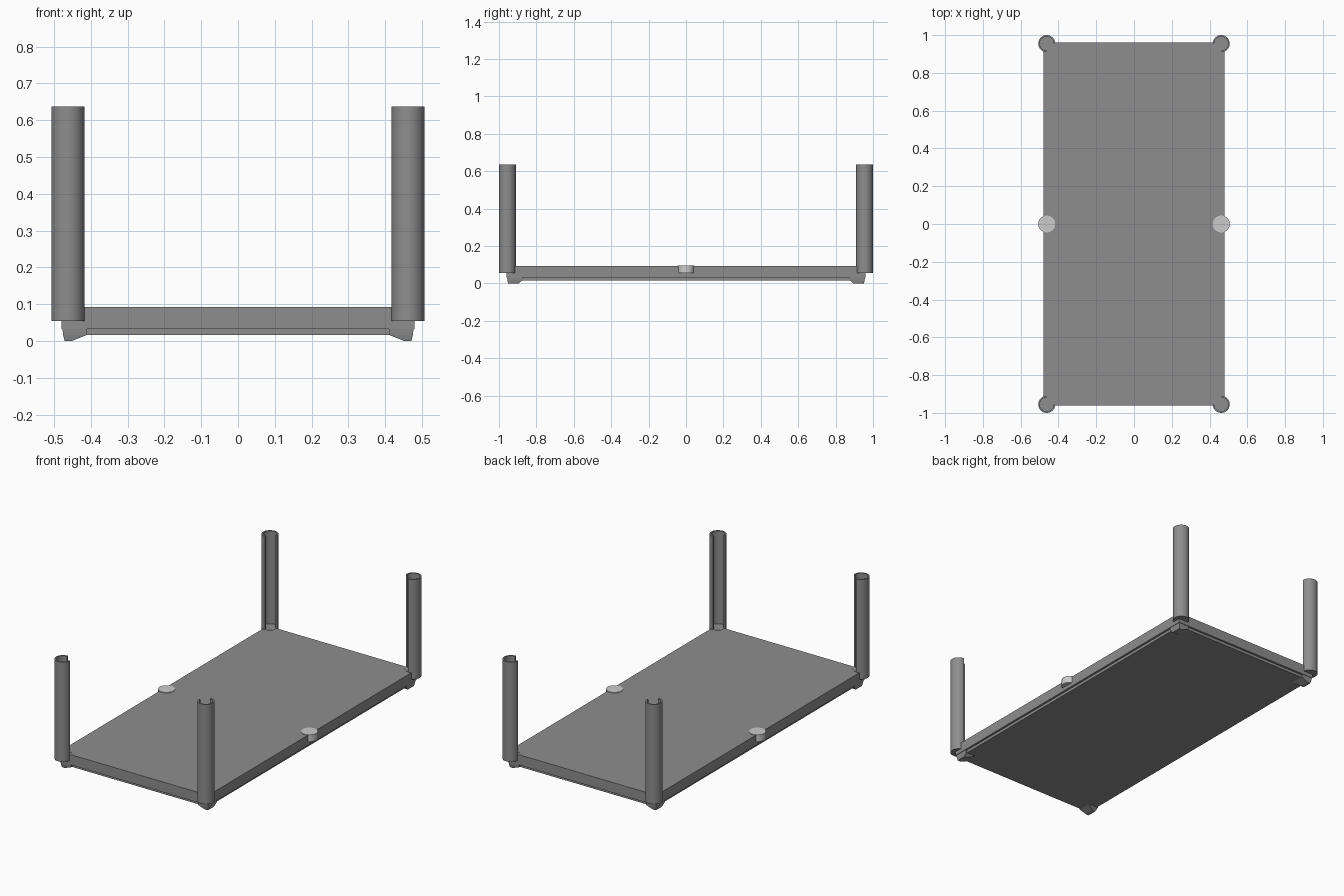
import bpy, bmesh
from math import cos, sin, pi, radians

if "Cube" in bpy.data.objects:
    bpy.data.objects.remove(bpy.data.objects["Cube"])

PX, PY, R = 0.462, 0.955, 0.045   # post centres and radius


def material(name, v):
    m = bpy.data.materials.new(name)
    m.diffuse_color = (v, v, v, 1)
    m.use_nodes = True
    m.node_tree.nodes["Principled BSDF"].inputs["Base Color"].default_value = m.diffuse_color
    return m


DARK = material("dark_grey", 0.27)
LIGHT = material("mid_grey", 0.58)


def make(name, bm, smooth=False, mat=DARK):
    bmesh.ops.recalc_face_normals(bm, faces=bm.faces)
    me = bpy.data.meshes.new(name)
    bm.to_mesh(me)
    bm.free()
    me.materials.append(mat)
    ob = bpy.data.objects.new(name, me)
    bpy.context.collection.objects.link(ob)
    if smooth:
        bpy.ops.object.select_all(action='DESELECT')
        ob.select_set(True)
        bpy.context.view_layer.objects.active = ob
        bpy.ops.object.shade_smooth_by_angle(angle=radians(35))
    return ob


def extrude(name, outline, z0, z1, smooth=False, mat=DARK):
    bm = bmesh.new()
    face = bm.faces.new([bm.verts.new((x, y, z0)) for x, y in outline])
    top = bmesh.ops.extrude_face_region(bm, geom=[face])
    verts = [g for g in top['geom'] if isinstance(g, bmesh.types.BMVert)]
    bmesh.ops.translate(bm, verts=verts, vec=(0, 0, z1 - z0))
    # extrude_face_region keeps no bottom cap when used on a lone face
    bm.faces.ensure_lookup_table()
    return make(name, bm, smooth, mat)


def rect(x, y):
    return [(-x, -y), (x, -y), (x, y), (-x, y)]


def arc(cx, cy, r, a0, a1, n):
    return [(cx + r * cos(a0 + (a1 - a0) * i / n),
             cy + r * sin(a0 + (a1 - a0) * i / n)) for i in range(n + 1)]


# Deck slab and inset lower rail
extrude("deck", rect(0.48, 0.96), 0.033, 0.093)
extrude("lower_rail", rect(0.468, 0.948), 0.017, 0.034)


def foot(name, sx, sy):
    # Tapered corner foot: (outer x, inner x, outer y, inner y, z) levels
    levels = [(0.479, 0.41, 0.959, 0.875, 0.055),
              (0.475, 0.41, 0.955, 0.875, 0.017),
              (0.471, 0.452, 0.951, 0.895, 0.0)]
    bm = bmesh.new()
    for xo, xi, yo, yi, z in levels:
        for x, y in ((xo, yo), (xi, yo), (xi, yi), (xo, yi)):
            bm.verts.new((sx * x, sy * y, z))
    bmesh.ops.convex_hull(bm, input=bm.verts[:])
    make(name, bm)


for sx, side in ((-1, "left"), (1, "right")):
    # Mid-side socket
    extrude(f"{side}_mid_socket", arc(sx * PX, 0, R, 0, 2 * pi, 32)[:-1],
            0.055, 0.096, True, LIGHT)
    for sy, end in ((-1, "front"), (1, "back")):
        tag = f"{end}_{side}"
        cx, cy = sx * PX, sy * PY
        foot(f"{tag}_foot", sx, sy)
        # Round socket holding the post
        extrude(f"{tag}_socket", arc(cx, cy, R - 0.0005, 0, 2 * pi, 32)[:-1],
                0.055, 0.094, True)
        # Three-quarter tube post, open toward the deck centre
        out = [(cx + sx * u, cy + sy * v)
               for u, v in arc(0, 0, R, -pi / 2, pi, 24)]
        inn = [(cx + sx * u, cy + sy * v)
               for u, v in arc(0, 0, R - 0.008, -pi / 2, pi, 24)]
        extrude(f"{tag}_post", out + inn[::-1], 0.055, 0.637, True)
